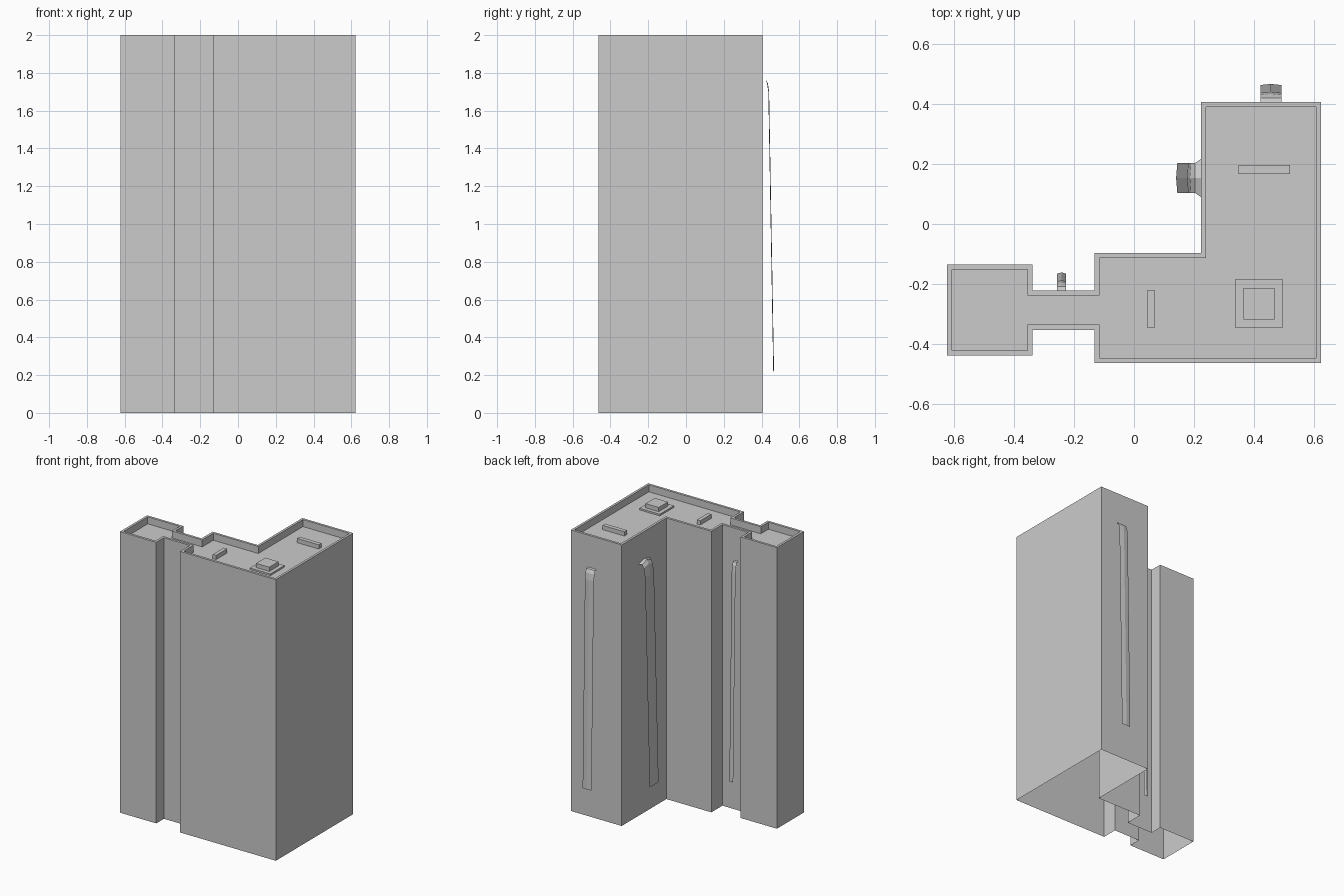
import bpy, bmesh, math
from mathutils import Vector

if "Cube" in bpy.data.objects:
    bpy.data.objects.remove(bpy.data.objects["Cube"])

TOP, ROOF, WALL = 2.0, 1.95, 0.017


def make_object(name, bm):
    bmesh.ops.recalc_face_normals(bm, faces=bm.faces)
    mesh = bpy.data.meshes.new(name)
    bm.to_mesh(mesh)
    bm.free()
    obj = bpy.data.objects.new(name, mesh)
    bpy.context.collection.objects.link(obj)
    return obj


def inset(points, d):
    """Offset a counter-clockwise right-angled outline inwards."""
    out = []
    for i, p in enumerate(points):
        a = (Vector(p) - Vector(points[i - 1])).normalized()
        b = (Vector(points[(i + 1) % len(points)]) - Vector(p)).normalized()
        out.append((p[0] - d * (a.y + b.y), p[1] + d * (a.x + b.x)))
    return out


def stack_loops(name, loops, cap=True):
    """Bridge successive closed loops, and cap the last one."""
    bm = bmesh.new()
    rings = [[bm.verts.new((x, y, z)) for x, y in pts] for pts, z in loops]
    n = len(rings[0])
    for lo, hi in zip(rings, rings[1:]):
        for i in range(n):
            j = (i + 1) % n
            bm.faces.new((lo[i], lo[j], hi[j], hi[i]))
    if cap:
        bm.faces.new(rings[-1])
    return make_object(name, bm)


def rect(cx, cy, w, d):
    return [(cx + sx * w / 2, cy + sy * d / 2)
            for sx, sy in ((-1, -1), (1, -1), (1, 1), (-1, 1))]


# Building shell: open underneath, sunken roof behind a parapet
outline = [(-0.622, -0.438), (-0.337, -0.438), (-0.337, -0.352), (-0.132, -0.352),
           (-0.132, -0.463), (0.622, -0.463), (0.622, 0.406), (0.222, 0.406),
           (0.222, -0.096), (-0.132, -0.096), (-0.132, -0.221), (-0.337, -0.221),
           (-0.337, -0.134), (-0.622, -0.134)]
inner = inset(outline, WALL)
stack_loops("building", [(outline, 0), (outline, TOP), (inner, TOP), (inner, ROOF)])

# Low roof vents
for name, box in (("roof_vent_back", (0.433, 0.182, 0.172, 0.03)),
                  ("roof_vent_side", (0.056, -0.283, 0.027, 0.124))):
    stack_loops(name, [(rect(*box), ROOF), (rect(*box), ROOF + 0.03)])

# Stepped square roof unit
steps = [(0.16, 0), (0.16, 0.012), (0.136, 0.012), (0.104, 0.012),
         (0.104, 0.042), (0.076, 0.042)]
stack_loops("roof_unit", [(rect(0.416, -0.265, s, s), ROOF + h) for s, h in steps])


# Hanging strips: thin sheets that leave the wall, bend over and drop down
def strip(name, x, y, angle, width, reach, flare=1.0, lift=0.0):
    k = reach / 0.058
    path = [(0, 1.772), (0.014, 1.768), (0.024, 1.745), (0.031, 1.70), (0.058, 0.22)]
    bm = bmesh.new()
    rows = []
    for i, (out, z) in enumerate(path):
        w = width * (flare if i == 0 else 1)
        up = lift if i < 3 else 0
        rows.append([bm.verts.new((s * w / 2,
                                   out * k + (0.004 * (1 - abs(s)) if i > 1 else 0),
                                   z + up * (1 - abs(s) * 0.5)))
                     for s in (-1, 0, 1)])
    for a, b in zip(rows, rows[1:]):
        for i in range(2):
            bm.faces.new((a[i], a[i + 1], b[i + 1], b[i]))
    obj = make_object(name, bm)
    obj.location = (x, y, 0)
    obj.rotation_euler.z = angle


strip("back_strip", 0.455, 0.406, 0, 0.07, 0.056)
strip("side_strip", 0.222, 0.153, math.pi / 2, 0.10, 0.078, 1.25, 0.035)
strip("neck_strip", -0.241, -0.221, 0, 0.03, 0.056)
